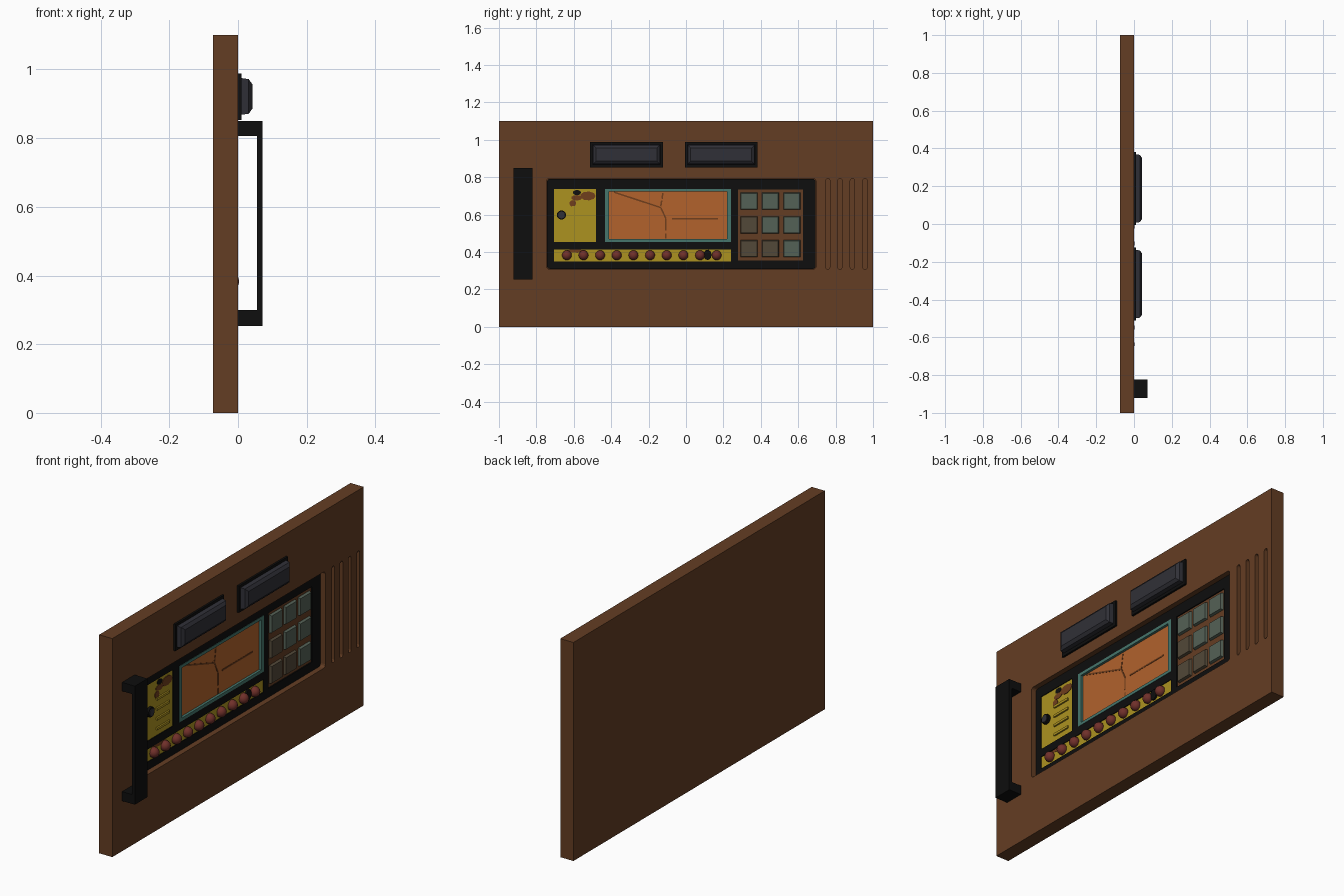
import bpy, bmesh, math
from mathutils import Vector

if "Cube" in bpy.data.objects:
    bpy.data.objects.remove(bpy.data.objects["Cube"])


def srgb(r, g, b):
    f = lambda c: c / 12.92 if c <= 0.04045 else ((c + 0.055) / 1.055) ** 2.4
    return (f(r / 255), f(g / 255), f(b / 255), 1)


def mat(name, r, g, b):
    m = bpy.data.materials.new(name)
    m.diffuse_color = srgb(r, g, b)
    m.use_nodes = True
    m.node_tree.nodes["Principled BSDF"].inputs["Base Color"].default_value = m.diffuse_color
    return m


WOOD = mat("brown", 100, 61, 35)
BLACK = mat("black", 14, 14, 14)
GREY = mat("dark_grey", 48, 48, 55)
YELLOW = mat("yellow", 172, 146, 32)
ORANGE = mat("orange", 178, 98, 44)
TEAL = mat("teal", 70, 118, 108)
RED = mat("dark_red", 112, 48, 42)
GREEN = mat("grey_green", 84, 97, 86)
MUD = mat("grey_brown", 82, 72, 56)
RUST = mat("rust_brown", 112, 62, 28)


def finish(name, bm, m):
    bmesh.ops.recalc_face_normals(bm, faces=bm.faces)
    me = bpy.data.meshes.new(name)
    bm.to_mesh(me)
    bm.free()
    me.materials.append(m)
    ob = bpy.data.objects.new(name, me)
    bpy.context.scene.collection.objects.link(ob)
    return ob


def box(name, x, y, z, m, inset=0.0):
    """Box from x, y, z ranges; inset shrinks the +x end."""
    bm = bmesh.new()
    bmesh.ops.create_cube(bm, size=1)
    for v in bm.verts:
        c = v.co
        k = inset if c.x > 0 else 0
        v.co = Vector([
            x[1] if c.x > 0 else x[0],
            y[1] - k if c.y > 0 else y[0] + k,
            z[1] - k if c.z > 0 else z[0] + k])
    return finish(name, bm, m)


def rounded(name, x, y, z, r, m, seg=3):
    """Slab facing +x with rounded corners."""
    bm = bmesh.new()
    pts = []
    for k, (cy, cz) in enumerate([(y[1] - r, z[1] - r), (y[0] + r, z[1] - r),
                                  (y[0] + r, z[0] + r), (y[1] - r, z[0] + r)]):
        for i in range(seg + 1):
            a = math.pi / 2 * (k + i / seg)
            pts.append((x[0], cy + r * math.cos(a), cz + r * math.sin(a)))
    f = bm.faces.new([bm.verts.new(p) for p in pts])
    ext = bmesh.ops.extrude_face_region(bm, geom=[f])["geom"]
    for v in ext:
        if isinstance(v, bmesh.types.BMVert):
            v.co.x = x[1]
    return finish(name, bm, m)


def disc(name, x, y, z, ry, rz, m, n=12):
    """Elliptical plug facing +x."""
    bm = bmesh.new()
    f = bm.faces.new([bm.verts.new((x[0], y + ry * math.cos(math.tau * i / n),
                                    z + rz * math.sin(math.tau * i / n))) for i in range(n)])
    for v in bmesh.ops.extrude_face_region(bm, geom=[f])["geom"]:
        if isinstance(v, bmesh.types.BMVert):
            v.co.x = x[1]
    return finish(name, bm, m)


def cut(ob, cutters):
    for c in cutters:
        md = ob.modifiers.new("cut", 'BOOLEAN')
        md.object, md.operation, md.solver = c, 'DIFFERENCE', 'EXACT'
    bpy.context.view_layer.update()
    me = bpy.data.meshes.new_from_object(ob.evaluated_get(bpy.context.evaluated_depsgraph_get()))
    ob.modifiers.clear()
    ob.data = me
    for c in cutters:
        bpy.data.objects.remove(c)


# Wooden slab with the console recess and the four slots
slab = box("wall_panel", (-0.073, 0), (-1, 1), (0, 1.1), WOOD)
cutters = [rounded("recess_cutter", (-0.05, 0.05), (-0.745, 0.695), (0.308, 0.793), 0.015, WOOD)]
for y in (0.758, 0.823, 0.889, 0.957):
    cutters.append(rounded("slot_cutter", (-0.02, 0.05), (y - 0.011, y + 0.011),
                           (0.308, 0.793), 0.0105, WOOD))
cut(slab, cutters)

# Black console frame with windows
frame = rounded("console_frame", (-0.052, -0.025), (-0.743, 0.693), (0.31, 0.791), 0.015, BLACK)
cut(frame, [box("window_cutter", (-0.046, 0.1), y, z, BLACK) for y, z in (
    ((-0.706, -0.48), (0.455, 0.738)), ((-0.433, 0.24), (0.455, 0.738)),
    ((-0.706, 0.24), (0.35, 0.414)), ((0.278, 0.625), (0.354, 0.734)))])

# Yellow side plate with slats, a screw and a stained corner
box("side_plate", (-0.048, -0.029), (-0.706, -0.48), (0.455, 0.738), YELLOW)
for i in range(4):
    z = 0.49 + i * 0.05
    box("slat", (-0.03, -0.021), (-0.61, -0.51), (z - 0.006, z + 0.006), YELLOW)
disc("screw", (-0.03, -0.015), -0.666, 0.598, 0.025, 0.025, BLACK)
disc("screw_head", (-0.016, -0.012), -0.666, 0.598, 0.018, 0.018, GREY)
for y, z, ry, rz, m in ((-0.525, 0.70, 0.042, 0.024, RUST), (-0.585, 0.69, 0.03, 0.015, RUST),
                        (-0.605, 0.66, 0.018, 0.018, RUST), (-0.583, 0.718, 0.022, 0.014, BLACK)):
    disc("stain", (-0.03, -0.027 + ry * 0.02), y, z, ry, rz, m, 9)

# Screen in its teal surround
for y, z in (((-0.433, -0.412), (0.455, 0.738)), ((0.219, 0.24), (0.455, 0.738)),
             ((-0.412, 0.219), (0.455, 0.470)), ((-0.412, 0.219), (0.723, 0.738))):
    box("screen_surround", (-0.048, -0.023), y, z, TEAL)
box("screen", (-0.048, -0.036), (-0.412, 0.219), (0.47, 0.723), ORANGE)


# Map lines on the screen
def line(a, b, w=0.004):
    d = Vector((0, b[0] - a[0], b[1] - a[1]))
    ob = box("screen_line", (-0.001, 0.001), (-d.length / 2, d.length / 2), (-w, w), RUST)
    ob.location = (-0.0355, (a[0] + b[0]) / 2, (a[1] + b[1]) / 2)
    ob.rotation_euler.x = math.atan2(d.z, d.y)


line((-0.385, 0.72), (-0.135, 0.638))
line((-0.135, 0.638), (-0.107, 0.578))
line((-0.107, 0.578), (-0.107, 0.515))
line((-0.107, 0.50), (-0.107, 0.472))
line((-0.135, 0.645), (-0.13, 0.675))
line((-0.128, 0.685), (-0.124, 0.715))
line((-0.075, 0.578), (0.17, 0.578))

# Row of round knobs on a yellow strip
box("knob_strip", (-0.048, -0.029), (-0.706, 0.24), (0.35, 0.414), YELLOW)
for i in range(10):
    bm = bmesh.new()
    bmesh.ops.create_uvsphere(bm, u_segments=14, v_segments=8, radius=0.026)
    knob = finish("knob", bm, RED)
    knob.data.shade_smooth()
    knob.location = (-0.022, -0.637 + i * 0.089, 0.383)
disc("burn_mark", (-0.03, -0.02), 0.115, 0.385, 0.022, 0.028, BLACK, 9)
disc("rust_mark", (-0.03, -0.028), -0.59, 0.405, 0.06, 0.009, RUST, 9)

# Button block, three by three
box("button_block", (-0.048, -0.031), (0.278, 0.625), (0.354, 0.734), WOOD)
for r, z in enumerate((0.672, 0.545, 0.418)):
    for c, y in enumerate((0.337, 0.451, 0.566)):
        m = MUD if r == 2 and c < 2 or (r, c) == (1, 0) else GREEN
        box("button", (-0.032, -0.018), (y - 0.046, y + 0.046), (z - 0.046, z + 0.046), m, 0.004)

# Two raised housings on black backing plates
for y in (-0.318, 0.188):
    box("housing_plate", (-0.01, 0.010), (y - 0.194, y + 0.194), (0.853, 0.988), BLACK)
    box("housing_body", (0.0, 0.031), (y - 0.182, y + 0.182), (0.867, 0.976), GREY, 0.004)
    box("housing_cap", (0.031, 0.042), (y - 0.178, y + 0.178), (0.871, 0.972), GREY, 0.015)

# Pull handle
Y = (-0.922, -0.822)
box("handle_bar", (0.055, 0.071), Y, (0.253, 0.85), BLACK)
box("handle_top_mount", (-0.005, 0.056), Y, (0.806, 0.85), BLACK)
box("handle_bottom_mount", (-0.005, 0.056), Y, (0.253, 0.3), BLACK)
